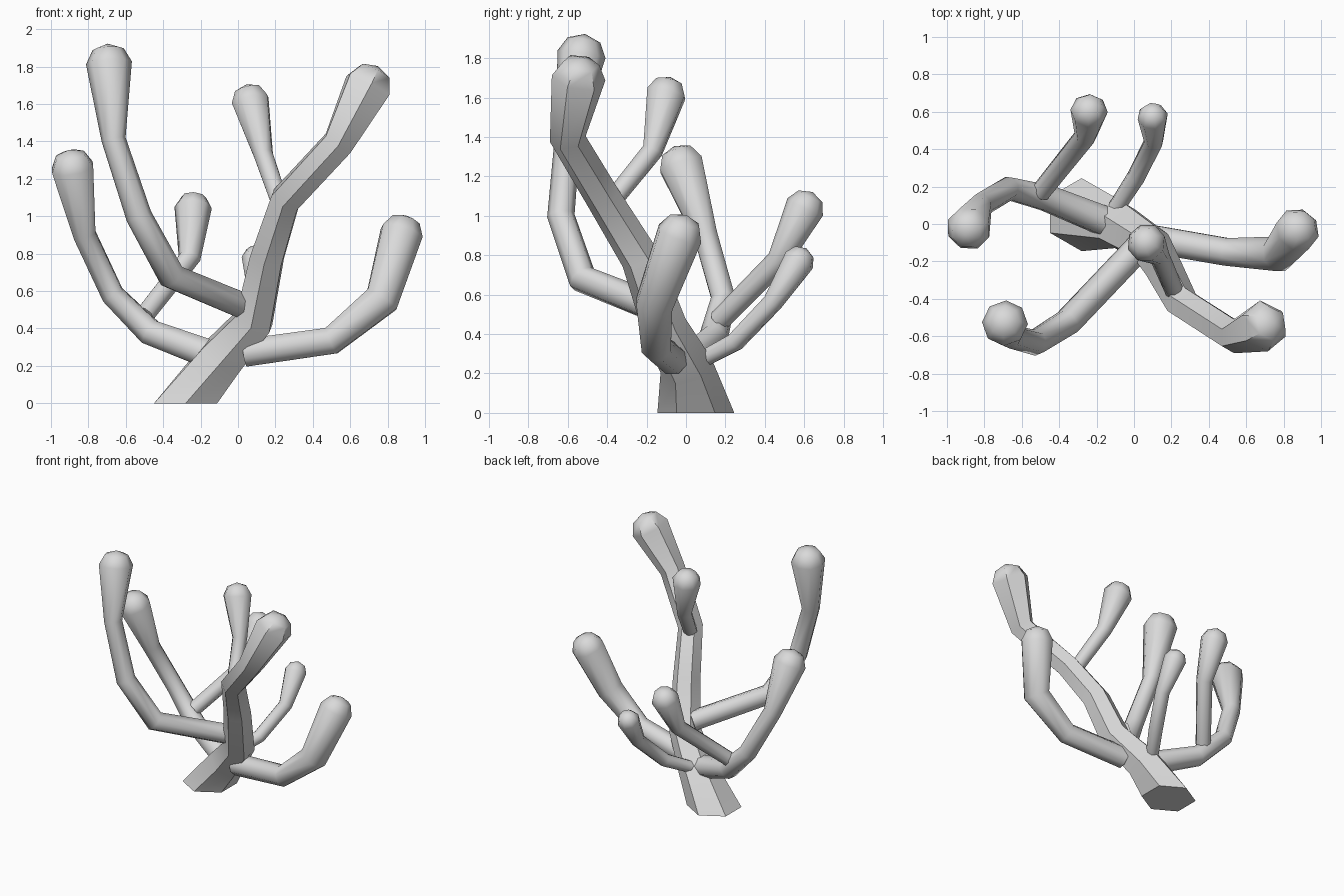
import bpy, bmesh, math
from mathutils import Vector

if "Cube" in bpy.data.objects:
    bpy.data.objects.remove(bpy.data.objects["Cube"], do_unlink=True)

grey = bpy.data.materials.new("pale_grey")
grey.use_nodes = True
grey.diffuse_color = (0.7, 0.7, 0.7, 1)
grey.node_tree.nodes["Principled BSDF"].inputs["Base Color"].default_value = (0.7, 0.7, 0.7, 1)


def branch(name, path, sides=8, start_dir=None):
    """Tapering tube through (x, y, z, radius) points, ending in a blunt dome."""
    pts = [Vector(p[:3]) for p in path]
    radii = [p[3] for p in path]
    segs = [(b - a).normalized() for a, b in zip(pts, pts[1:])]
    dirs = [start_dir or segs[0]]
    dirs += [(a + b).normalized() for a, b in zip(segs, segs[1:])] + [segs[-1]]

    # Rounded tip: one smaller ring, then the apex
    tip, end, r = pts[-1], segs[-1], radii[-1]
    pts.append(tip + end * r * 0.6)
    radii.append(r * 0.68)
    dirs.append(end)

    bm = bmesh.new()
    side = dirs[0].cross(Vector((0, 1, 0))).normalized()
    side.rotate(Vector((0, 0, 1)).rotation_difference(Vector((0, 0, 1))))
    rings = []
    last = dirs[0]
    for p, rad, d in zip(pts, radii, dirs):
        side.rotate(last.rotation_difference(d))
        last = d
        up = d.cross(side)
        ring = []
        for i in range(sides):
            a = math.tau * (i + 0.5) / sides
            ring.append(bm.verts.new(p + rad * (side * math.cos(a) + up * math.sin(a))))
        rings.append(ring)
    apex = bm.verts.new(tip + end * r * 0.85)
    for lo, hi in zip(rings, rings[1:]):
        for i in range(sides):
            j = (i + 1) % sides
            bm.faces.new((lo[i], lo[j], hi[j], hi[i]))
    for i in range(sides):
        bm.faces.new((rings[-1][i], rings[-1][(i + 1) % sides], apex))
    bm.faces.new(rings[0][::-1])
    bmesh.ops.recalc_face_normals(bm, faces=bm.faces)

    mesh = bpy.data.meshes.new(name)
    bm.to_mesh(mesh)
    bm.free()
    mesh.materials.append(grey)
    obj = bpy.data.objects.new(name, mesh)
    bpy.context.collection.objects.link(obj)
    bpy.ops.object.select_all(action="DESELECT")
    bpy.context.view_layer.objects.active = obj
    obj.select_set(True)
    bpy.ops.object.shade_smooth_by_angle(angle=math.radians(50))
    return obj


# Leaning trunk, cut flat at the ground, running on into the tallest left limb
branch("trunk", [
    (-0.28, 0.05, 0, 0.195), (-0.09, 0, 0.24, 0.135), (0.085, -0.11, 0.44, 0.115),
    (0.155, -0.23, 0.78, 0.1), (0.255, -0.42, 1.09, 0.09),
    (0.535, -0.6, 1.39, 0.092), (0.695, -0.545, 1.7, 0.138)],
    sides=6, start_dir=Vector((0, 0, 1)))

# Large limbs
branch("tall_right_branch", [
    (0.03, -0.12, 0.52, 0.075), (-0.355, -0.525, 0.68, 0.075),
    (-0.53, -0.635, 1.0, 0.07), (-0.665, -0.6, 1.41, 0.065), (-0.69, -0.53, 1.82, 0.123)])
branch("low_right_branch", [
    (-0.12, 0.0, 0.25, 0.085), (-0.47, 0.14, 0.38, 0.075),
    (-0.67, 0.19, 0.58, 0.065), (-0.82, 0.1, 0.9, 0.065), (-0.885, -0.025, 1.26, 0.12)])
branch("low_left_branch", [
    (0.04, -0.07, 0.27, 0.08), (0.5, -0.15, 0.335, 0.08),
    (0.77, -0.16, 0.555, 0.1), (0.875, -0.03, 0.91, 0.12)])

# Small offshoots
branch("back_right_twig", [
    (-0.5, 0.17, 0.47, 0.055), (-0.26, 0.47, 0.775, 0.06), (-0.24, 0.605, 1.045, 0.1)])
branch("back_twig", [
    (-0.1, 0.08, 0.27, 0.045), (0.01, 0.25, 0.36, 0.05),
    (0.105, 0.44, 0.56, 0.052), (0.1, 0.575, 0.775, 0.082)])
branch("upper_twig", [
    (0.225, -0.38, 1.07, 0.05), (0.135, -0.17, 1.33, 0.055), (0.065, -0.1, 1.62, 0.105)])
